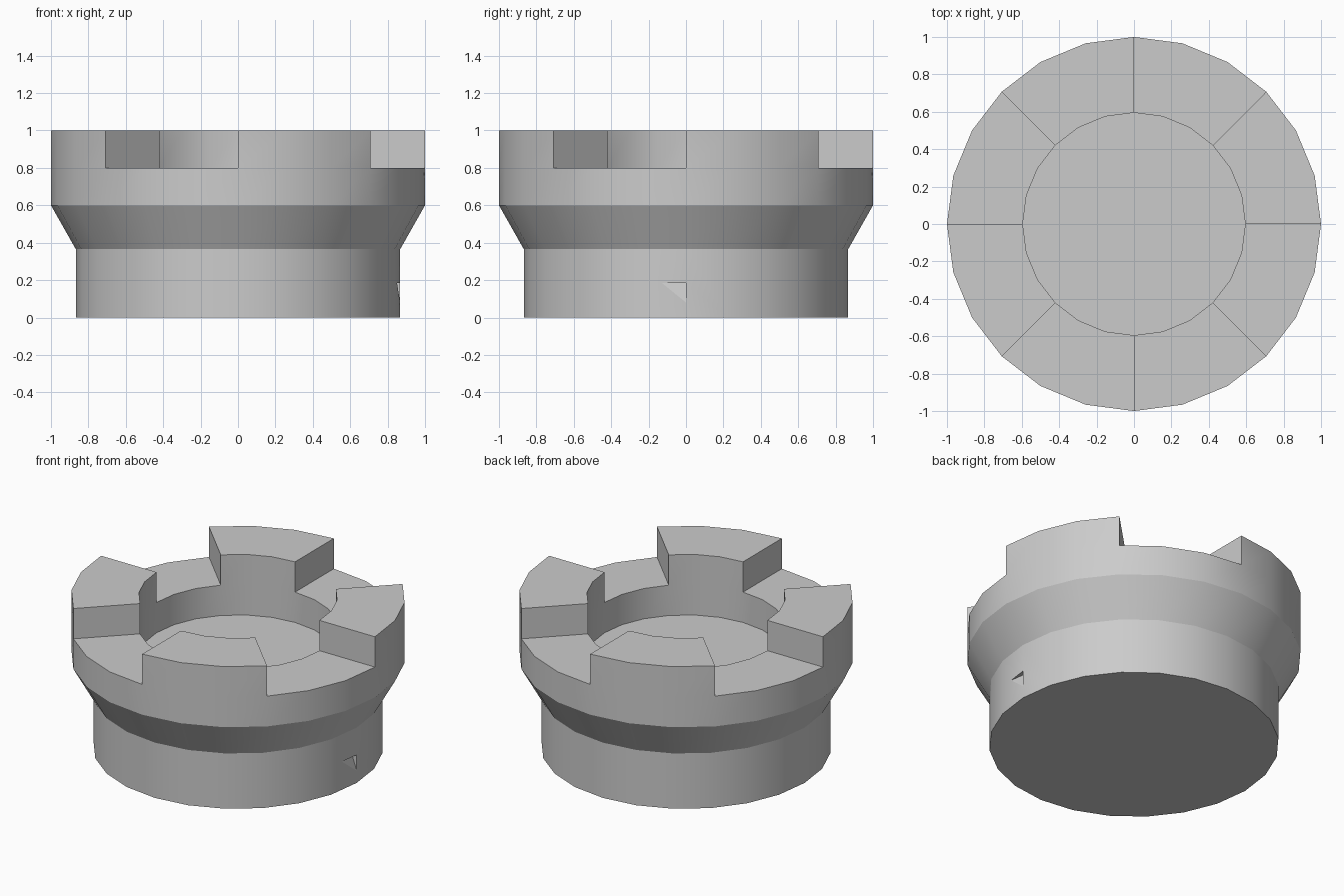
import bpy, bmesh
from math import cos, sin, radians
from mathutils import Vector

if "Cube" in bpy.data.objects:
    bpy.data.objects.remove(bpy.data.objects["Cube"])

SIDES = 24


def mesh_object(name, bm):
    bmesh.ops.recalc_face_normals(bm, faces=bm.faces[:])
    mesh = bpy.data.meshes.new(name)
    bm.to_mesh(mesh)
    bm.free()
    obj = bpy.data.objects.new(name, mesh)
    bpy.context.collection.objects.link(obj)
    return obj


# Turned body: outer wall, flared shoulder, parapet rim, sunken floor
profile = [(0.867, 0), (0.867, 0.365), (1, 0.6), (1, 0.8), (0.595, 0.8), (0.595, 0.6)]
bm = bmesh.new()
rings = []
for r, z in profile:
    angles = [radians(360 / SIDES * i) for i in range(SIDES)]
    rings.append([bm.verts.new((r * cos(a), r * sin(a), z)) for a in angles])

rim = []
for k, (low, high) in enumerate(zip(rings, rings[1:])):
    for i in range(SIDES):
        j = (i + 1) % SIDES
        face = bm.faces.new((low[i], low[j], high[j], high[i]))
        if k == 3 and i % 6 < 3:      # every other 45 degree sector
            rim.append(face)
bm.faces.new(rings[0])
bm.faces.new(rings[-1])

# Four merlons raised from the rim
raised = bmesh.ops.extrude_face_region(bm, geom=rim)["geom"]
top_verts = [g for g in raised if isinstance(g, bmesh.types.BMVert)]
bmesh.ops.translate(bm, verts=top_verts, vec=Vector((0, 0, 0.2)))
old = [f for f in rim if f.is_valid]
if old:
    bmesh.ops.delete(bm, geom=old, context='FACES')
tower = mesh_object("tower_top", bm)

# Small wedge-shaped chip in the right side of the lower wall
bm = bmesh.new()
a, b, c, d = [bm.verts.new(p) for p in
              ((0.95, 0, 0.185), (0.85, -0.13, 0.185), (0.867, 0, 0.08), (0.83, 0, 0.185))]
for tri in ((a, b, c), (a, d, b), (a, c, d), (b, d, c)):
    bm.faces.new(tri)
cutter = mesh_object("chip_cutter", bm)
cutter.hide_render = True

mod = tower.modifiers.new("chip", 'BOOLEAN')
mod.operation = 'DIFFERENCE'
mod.solver = 'EXACT'
mod.object = cutter
bpy.context.view_layer.objects.active = tower
tower.select_set(True)
cutter.select_set(False)
bpy.ops.object.modifier_apply(modifier=mod.name)
bpy.data.objects.remove(cutter)

# Smooth round walls, crisp rims and shoulders
bpy.ops.object.shade_smooth_by_angle(angle=radians(20))
